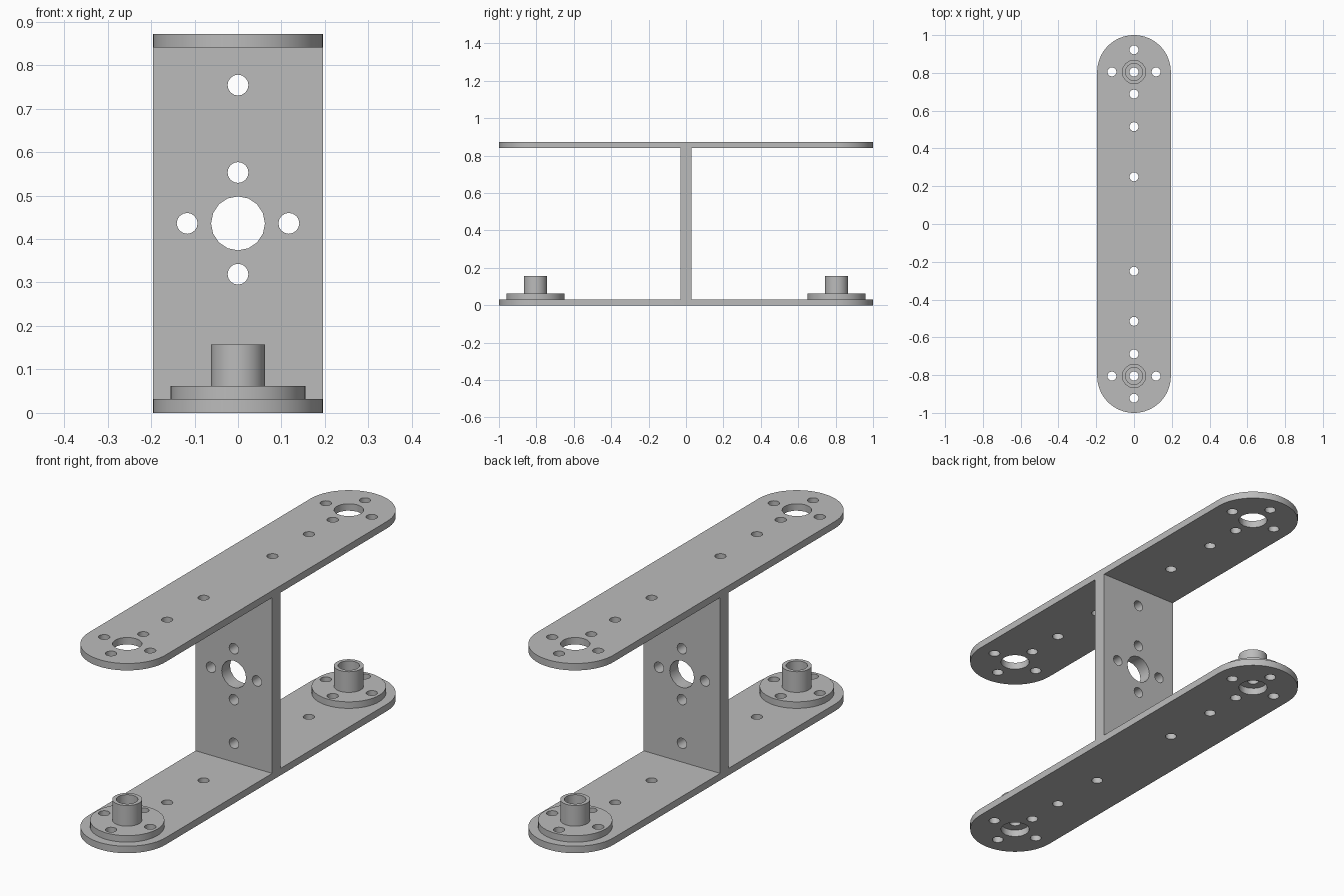
import bpy, bmesh, math
from mathutils import Matrix, Vector

cube = bpy.data.objects.get("Cube")
if cube:
    bpy.data.objects.remove(cube, do_unlink=True)

HALF_W = 0.195        # plate half width and end radius
END = 1 - HALF_W      # centre of each rounded end
HEIGHT, THICK = 0.872, 0.032
RING = 0.117          # screw circle radius
SMALL, BIG = 0.024, 0.062

metal = bpy.data.materials.new("grey metal")
metal.use_nodes = True
metal.diffuse_color = (0.5, 0.5, 0.5, 1)
metal.node_tree.nodes["Principled BSDF"].inputs["Base Color"].default_value = (0.5, 0.5, 0.5, 1)


def make_object(name, bm):
    bmesh.ops.recalc_face_normals(bm, faces=bm.faces)
    mesh = bpy.data.meshes.new(name)
    bm.to_mesh(mesh)
    bm.free()
    mesh.materials.append(metal)
    obj = bpy.data.objects.new(name, mesh)
    bpy.context.collection.objects.link(obj)
    return obj


def prism(name, points, direction):
    bm = bmesh.new()
    face = bm.faces.new([bm.verts.new(p) for p in points])
    out = bmesh.ops.extrude_face_region(bm, geom=[face])
    verts = [v for v in out["geom"] if isinstance(v, bmesh.types.BMVert)]
    bmesh.ops.translate(bm, verts=verts, vec=Vector(direction))
    return make_object(name, bm)


def add_drill(bm, center, radius, length, along_y=False):
    turn = Matrix.Rotation(math.pi / 2, 4, 'X') if along_y else Matrix()
    bmesh.ops.create_cone(bm, cap_ends=True, segments=16, radius1=radius, radius2=radius,
                          depth=length, matrix=Matrix.Translation(center) @ turn)


def combine(obj, other, operation):
    bpy.context.view_layer.objects.active = obj
    mod = obj.modifiers.new(operation, 'BOOLEAN')
    mod.operation, mod.object, mod.solver = operation, other, 'EXACT'
    bpy.ops.object.modifier_apply(modifier=mod.name)
    bpy.data.objects.remove(other, do_unlink=True)


def smooth(obj):
    bpy.ops.object.select_all(action='DESELECT')
    obj.select_set(True)
    bpy.context.view_layer.objects.active = obj
    bpy.ops.object.shade_smooth_by_angle(angle=math.radians(35))


RING_SPOTS = [(RING, 0), (-RING, 0), (0, RING), (0, -RING)]

# Frame: an H section trimmed to a round-ended outline
web, low, high = 0.03, THICK, HEIGHT - THICK
section = [(-1.1, 0), (1.1, 0), (1.1, low), (web, low), (web, high), (1.1, high),
           (1.1, HEIGHT), (-1.1, HEIGHT), (-1.1, high), (-web, high), (-web, low), (-1.1, low)]
frame = prism("bracket_frame", [(-0.3, y, z) for y, z in section], (0.6, 0, 0))
outline = []
for sign, start in ((1, 0), (-1, math.pi)):
    for i in range(33):
        a = start + math.pi * i / 32
        outline.append((HALF_W * math.cos(a), sign * END + HALF_W * math.sin(a), -0.1))
combine(frame, prism("outline_cutter", outline, (0, 0, HEIGHT + 0.2)), 'INTERSECT')

# Holes through both plates and through the web
bm = bmesh.new()
mid = HEIGHT / 2
for side in (1, -1):
    for y in (0.25, 0.515):
        add_drill(bm, (0, side * y, mid), SMALL, 2)
    add_drill(bm, (0, side * END, mid), BIG, 2)
    for dx, dy in RING_SPOTS:
        add_drill(bm, (dx, side * END + dy, mid), SMALL, 2)
    add_drill(bm, (0, 0, mid + side * 0.318), SMALL, 0.2, True)
add_drill(bm, (0, 0, mid), BIG, 0.2, True)
for dx, dz in RING_SPOTS:
    add_drill(bm, (dx, 0, mid + dz), SMALL, 0.2, True)
combine(frame, make_object("frame_drills", bm), 'DIFFERENCE')
smooth(frame)

# Hubs: turned flange and hollow post with a screw hole in the floor
flange_top, post_top = 0.062, 0.157
profile = [(SMALL, THICK), (0.155, THICK), (0.155, flange_top), (BIG, flange_top),
           (BIG, post_top), (0.045, post_top), (0.045, flange_top), (SMALL, flange_top)]
for name, side in (("front_hub", -1), ("back_hub", 1)):
    bm = bmesh.new()
    verts = [bm.verts.new((r, 0, z)) for r, z in profile]
    edges = [bm.edges.new((v, verts[i - 1])) for i, v in enumerate(verts)]
    bmesh.ops.spin(bm, geom=verts + edges, cent=(0, 0, 0), axis=(0, 0, 1),
                   angle=math.tau, steps=48, use_merge=True)
    bmesh.ops.remove_doubles(bm, verts=bm.verts, dist=0.0001)
    bmesh.ops.translate(bm, verts=bm.verts, vec=(0, side * END, 0))
    hub = make_object(name, bm)
    bm = bmesh.new()
    for dx, dy in RING_SPOTS:
        add_drill(bm, (dx, side * END + dy, 0.05), SMALL, 0.2)
    combine(hub, make_object("hub_drills", bm), 'DIFFERENCE')
    smooth(hub)
